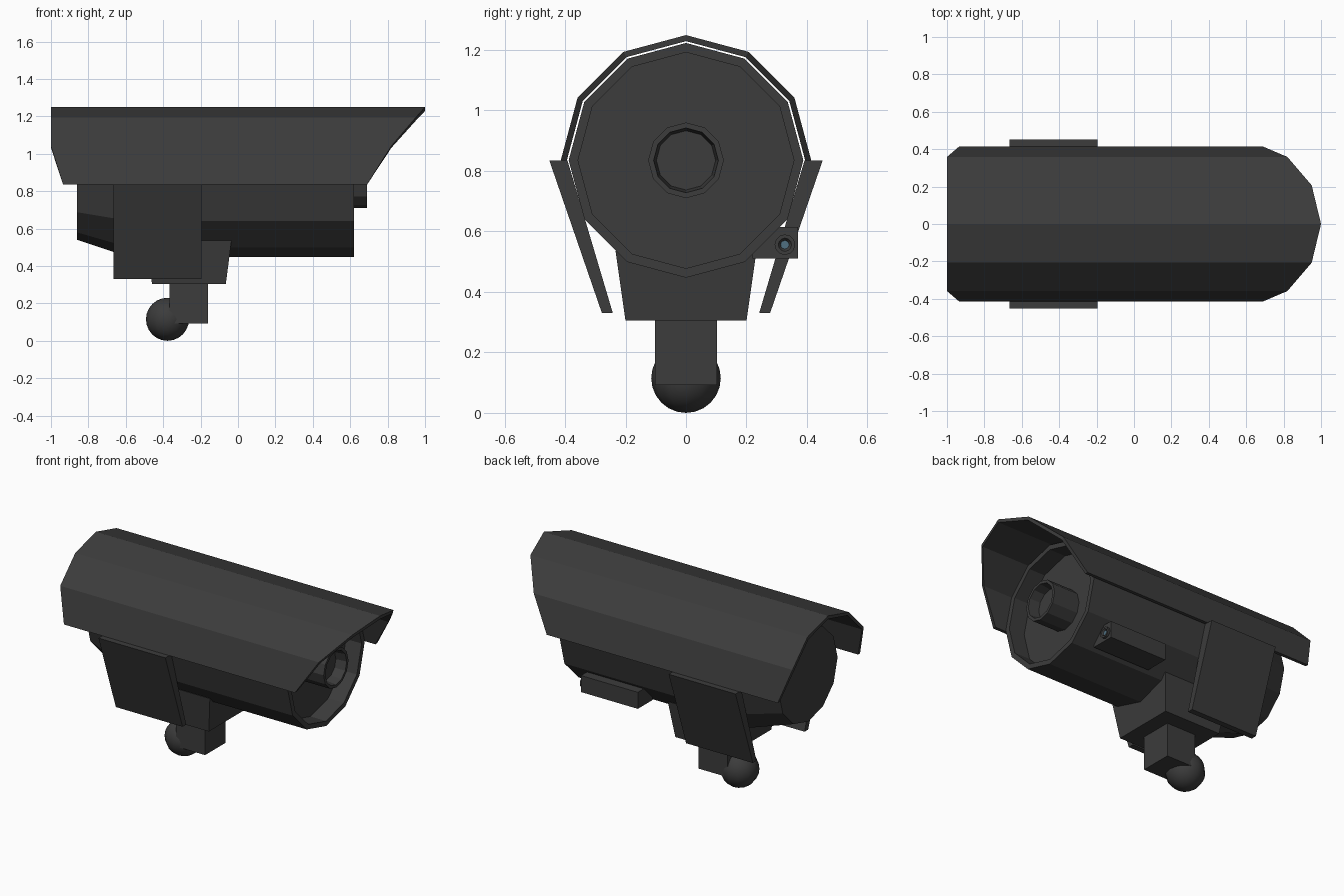
import bpy, bmesh
from math import sin, cos, pi, radians

if "Cube" in bpy.data.objects:
    bpy.data.objects.remove(bpy.data.objects["Cube"])

CZ = 0.835  # height of the housing axis


def material(name, rgb):
    m = bpy.data.materials.new(name)
    m.diffuse_color = (*rgb, 1)
    m.use_nodes = True
    m.node_tree.nodes["Principled BSDF"].inputs["Base Color"].default_value = m.diffuse_color
    return m


DARK = material("dark_grey", (0.045, 0.045, 0.045))
GLASS = material("blue_glass", (0.08, 0.16, 0.22))


def finish(bm, name, mat=DARK):
    bmesh.ops.remove_doubles(bm, verts=bm.verts, dist=1e-5)
    bmesh.ops.recalc_face_normals(bm, faces=bm.faces)
    me = bpy.data.meshes.new(name)
    bm.to_mesh(me)
    bm.free()
    ob = bpy.data.objects.new(name, me)
    me.materials.append(mat)
    bpy.context.collection.objects.link(ob)
    return ob


def lathe_x(name, profile, y=0, z=CZ, n=12, mat=DARK):
    """Turn (x, radius) points round an axis along x, with flat end caps."""
    bm = bmesh.new()
    rings = [[bm.verts.new((x, y + r * cos(2 * pi * i / n), z + r * sin(2 * pi * i / n)))
              for i in range(n)] for x, r in profile]
    for a, b in zip(rings, rings[1:]):
        for i in range(n):
            j = (i + 1) % n
            bm.faces.new((a[i], a[j], b[j], b[i]))
    bm.faces.new(rings[0])
    bm.faces.new(rings[-1])
    return finish(bm, name, mat)


def loft(name, a, b):
    """Solid between two matching loops of points."""
    bm = bmesh.new()
    va, vb = [[bm.verts.new(p) for p in loop] for loop in (a, b)]
    n = len(va)
    for i in range(n):
        j = (i + 1) % n
        bm.faces.new((va[i], va[j], vb[j], vb[i]))
    bm.faces.new(va)
    bm.faces.new(vb)
    return finish(bm, name)


def rect(x0, x1, y0, y1, z):
    return [(x0, y0, z), (x1, y0, z), (x1, y1, z), (x0, y1, z)]


# housing with tapered back and recessed front, and the lens tube
lathe_x("housing", [(-0.86, 0.295), (-0.58, 0.388), (0.62, 0.388), (0.62, 0.357), (0.51, 0.357)])
lathe_x("lens_tube", [(0.50, 0.125), (0.69, 0.125), (0.69, 0.107), (0.62, 0.098)])

# sun hood: half dodecagon shell with a swept front and cut back corners
front = [0.69, 0.82, 0.95, 1.0, 0.95, 0.82, 0.69]
back = [-0.935, -1, -1, -1, -1, -1, -0.935]
bm = bmesh.new()
sections = []
for i in range(7):
    a = radians(30 * i)
    sections.append([bm.verts.new((x, r * cos(a), CZ + r * sin(a)))
                     for x, r in ((back[i], 0.414), (front[i], 0.414),
                                  (front[i], 0.394), (back[i], 0.394))])
for s, t in zip(sections, sections[1:]):
    for k in range(4):
        m = (k + 1) % 4
        bm.faces.new((s[k], s[m], t[m], t[k]))
bm.faces.new(sections[0])
bm.faces.new(sections[-1])
finish(bm, "sun_hood")

# slanted side plates
for side, label in ((1, "left"), (-1, "right")):
    section = [(0.392, 0.835), (0.452, 0.835), (0.278, 0.33), (0.242, 0.33)]
    loft("side_plate_" + label,
         [(-0.665, side * y, z) for y, z in section],
         [(-0.195, side * y, z) for y, z in section])

# mounting block, neck and ball joint
loft("mount_block", rect(-0.46, -0.065, -0.2, 0.2, 0.305),
     rect(-0.49, -0.035, -0.233, 0.233, 0.535))
loft("mount_neck", rect(-0.365, -0.16, -0.102, 0.102, 0.092),
     rect(-0.365, -0.16, -0.102, 0.102, 0.32))
bm = bmesh.new()
bmesh.ops.create_uvsphere(bm, u_segments=12, v_segments=12, radius=0.115)
bmesh.ops.translate(bm, verts=bm.verts, vec=(-0.377, 0, 0.115))
for f in bm.faces:
    f.smooth = True
finish(bm, "ball_joint")

# sensor box on the side with a small light
loft("sensor_box", rect(0.08, 0.48, 0.22, 0.37, 0.51), rect(0.08, 0.48, 0.22, 0.37, 0.615))
lathe_x("sensor_ring", [(0.47, 0.034), (0.495, 0.034), (0.495, 0.022), (0.483, 0.014)], 0.327, 0.556)
lathe_x("sensor_light", [(0.475, 0.014), (0.487, 0.014)], 0.327, 0.556, mat=GLASS)
